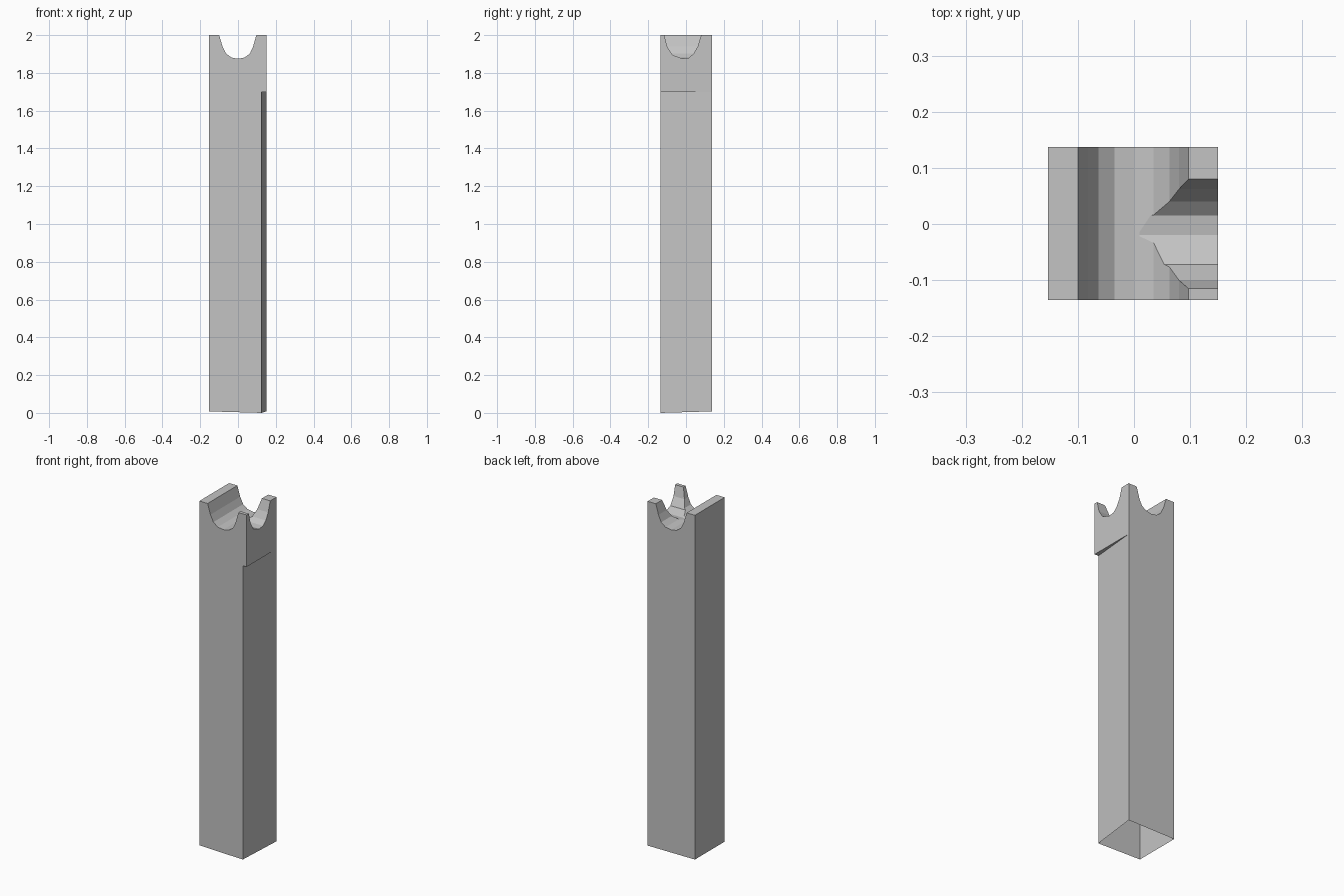
import bpy, bmesh

if "Cube" in bpy.data.objects:
    bpy.data.objects.remove(bpy.data.objects["Cube"])

X0, X1, XN = -0.153, 0.15, 0.125   # left, right, narrowed right edge
Y0, Y1 = -0.135, 0.137
LEDGE = 1.70

grey = bpy.data.materials.new("stone_grey")
grey.diffuse_color = (0.55, 0.55, 0.55, 1)
grey.use_nodes = True
grey.node_tree.nodes["Principled BSDF"].inputs["Base Color"].default_value = grey.diffuse_color


def mesh_object(name, verts, faces):
    me = bpy.data.meshes.new(name)
    me.from_pydata(verts, [], faces)
    bm = bmesh.new()
    bm.from_mesh(me)
    bmesh.ops.recalc_face_normals(bm, faces=bm.faces)
    bm.to_mesh(me)
    bm.free()
    me.materials.append(grey)
    ob = bpy.data.objects.new(name, me)
    bpy.context.collection.objects.link(ob)
    return ob


def groove_cutter(name, profile, place, start, end):
    """Extrude a U profile (across, height) from start to end."""
    p = [(profile[0][0], 2.1)] + profile + [(profile[-1][0], 2.1)]
    n = len(p)
    verts = [place(a, t, h) for t in (start, end) for a, h in p]
    faces = [list(range(n)), list(range(n, 2 * n))]
    faces += [[i, (i + 1) % n, n + (i + 1) % n, n + i] for i in range(n)]
    ob = mesh_object(name, verts, faces)
    ob.hide_render = True
    return ob


# Post: full-width head above a shaft whose right side tapers to the front
post = mesh_object("post", [
    (X0, Y0, 0), (XN, Y0, 0), (X1, Y1, 0), (X0, Y1, 0),
    (XN, Y0, LEDGE), (X1, Y0, LEDGE), (X1, Y1, LEDGE),
    (X0, Y0, 2), (X1, Y0, 2), (X1, Y1, 2), (X0, Y1, 2)],
    [(0, 1, 4, 5, 8, 7), (1, 2, 6, 4), (4, 6, 5), (5, 6, 9, 8),
     (2, 3, 10, 9, 6), (3, 0, 7, 10), (7, 8, 9, 10), (0, 3, 2, 1)])

# Saddle running front to back, and a second one opening to the right
long_groove = groove_cutter(
    "long_groove_cutter",
    [(-0.1, 2), (-0.082, 1.94), (-0.063, 1.902), (-0.035, 1.881), (0, 1.875),
     (0.035, 1.881), (0.063, 1.902), (0.08, 1.94), (0.097, 2)],
    lambda a, t, h: (a, t, h), -0.3, 0.3)
side_groove = groove_cutter(
    "side_groove_cutter",
    [(-0.115, 2), (-0.1, 1.94), (-0.072, 1.895), (-0.02, 1.876),
     (0.015, 1.88), (0.04, 1.902), (0.062, 1.94), (0.08, 2)],
    lambda a, t, h: (t, a, h), 0.01, 0.3)

bpy.context.view_layer.objects.active = post
for cutter in (long_groove, side_groove):
    mod = post.modifiers.new("cut", 'BOOLEAN')
    mod.operation = 'DIFFERENCE'
    mod.solver = 'EXACT'
    mod.object = cutter
    bpy.ops.object.modifier_apply(modifier=mod.name)
    bpy.data.objects.remove(cutter)

# Open the underside; the front right foot sits slightly lower
bm = bmesh.new()
bm.from_mesh(post.data)
base = [f for f in bm.faces if all(v.co.z < 0.01 for v in f.verts)]
bmesh.ops.delete(bm, geom=base, context='FACES_ONLY')
for v in bm.verts:
    if v.co.z < 0.01 and not (v.co.x > 0 and v.co.y < 0):
        v.co.z = 0.008
bm.to_mesh(post.data)
bm.free()
